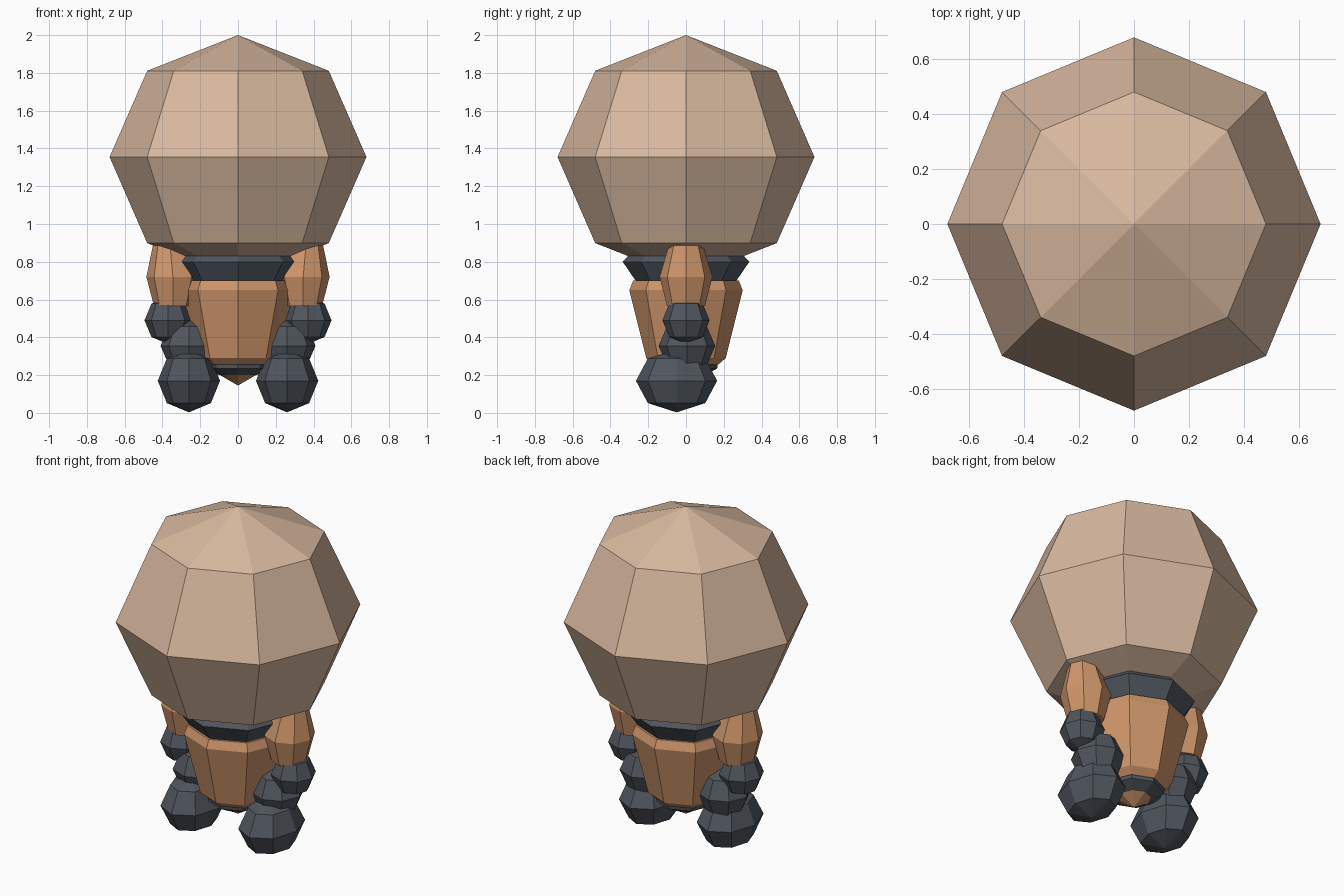
import bpy, bmesh, math

if "Cube" in bpy.data.objects:
    bpy.data.objects.remove(bpy.data.objects["Cube"])


def material(name, rgb):
    m = bpy.data.materials.new(name)
    m.diffuse_color = (*rgb, 1)
    m.use_nodes = True
    m.node_tree.nodes["Principled BSDF"].inputs["Base Color"].default_value = m.diffuse_color
    return m


TAN = material("light_tan", (0.69, 0.485, 0.35))
ORANGE = material("burnt_orange", (0.63, 0.305, 0.145))
SLATE = material("dark_slate", (0.08, 0.093, 0.112))


def lathe(name, mat, rings, x=0.0, y=0.0, ystretch=1.0, sides=8):
    """Flat-faced body from (radius, z, x shift) rings; radius 0 makes a pole."""
    bm = bmesh.new()
    loops = []
    for ring in rings:
        r, z = ring[:2]
        cx = x + (ring[2] if len(ring) > 2 else 0)
        if r == 0:
            loops.append([bm.verts.new((cx, y, z))])
        else:
            loops.append([bm.verts.new((cx + r * math.cos(math.tau * i / sides),
                                        y + r * ystretch * math.sin(math.tau * i / sides), z))
                          for i in range(sides)])
    for a, b in zip(loops, loops[1:]):
        for i in range(sides):
            j = (i + 1) % sides
            if len(a) == 1:
                bm.faces.new((a[0], b[j], b[i]))
            elif len(b) == 1:
                bm.faces.new((a[i], a[j], b[0]))
            else:
                bm.faces.new((a[i], a[j], b[j], b[i]))
    for end in (loops[0], loops[-1]):
        if len(end) > 1:
            bm.faces.new(end)
    bmesh.ops.recalc_face_normals(bm, faces=bm.faces)
    mesh = bpy.data.meshes.new(name)
    bm.to_mesh(mesh)
    bm.free()
    mesh.materials.append(mat)
    ob = bpy.data.objects.new(name, mesh)
    bpy.context.collection.objects.link(ob)
    return ob


def ball(name, mat, x, y, z, r, ry, rz):
    """Eight-sided, four-band ball."""
    k = math.sqrt(0.5)
    rings = [(0, z - rz), (r * k, z - rz * k), (r, z), (r * k, z + rz * k), (0, z + rz)]
    return lathe(name, mat, rings, x, y, ry / r)


# Head
ball("head", TAN, 0, 0, 1.355, 0.68, 0.68, 0.645)

# Neck collar, torso, waistband and lower tip
lathe("collar", SLATE, [(0.26, 0.69), (0.335, 0.80), (0.285, 0.855)])
lathe("torso", ORANGE, [(0.17, 0.255), (0.21, 0.29), (0.30, 0.65), (0.28, 0.70)])
lathe("waistband", SLATE, [(0.10, 0.20), (0.165, 0.235), (0.168, 0.26)])
lathe("torso_tip", ORANGE, [(0, 0.145), (0.10, 0.203), (0.10, 0.22)])

# Arms, hands, legs and shoes
for side, s in (("left", -1), ("right", 1)):
    lathe(side + "_arm", ORANGE,
          [(0.10, 0.565, 0), (0.14, 0.72, 0), (0.09, 0.89, s * 0.015)], x=s * 0.345)
    ball(side + "_hand", SLATE, s * 0.37, 0, 0.49, 0.125, 0.125, 0.125)
    ball(side + "_leg", SLATE, s * 0.26, 0.005, 0.355, 0.15, 0.15, 0.145)
    ball(side + "_shoe", SLATE, s * 0.26, -0.05, 0.17, 0.165, 0.215, 0.167)
